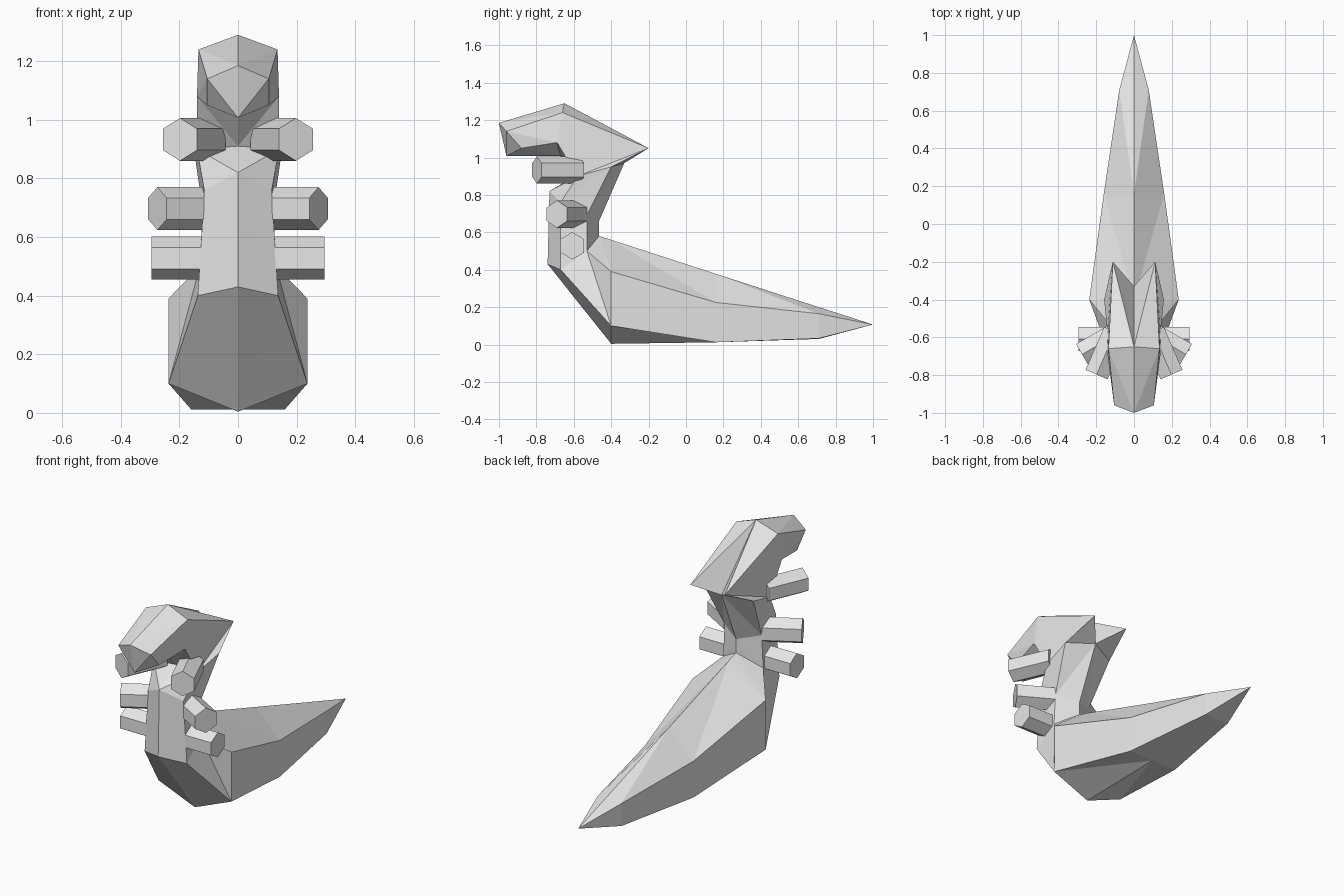
import bpy, bmesh, math
from mathutils import Vector, Matrix

if "Cube" in bpy.data.objects:
    bpy.data.objects.remove(bpy.data.objects["Cube"])

grey = bpy.data.materials.new("plain_grey")
grey.diffuse_color = (0.8, 0.8, 0.8, 1)
grey.use_nodes = True
grey.node_tree.nodes["Principled BSDF"].inputs["Base Color"].default_value = grey.diffuse_color


def finish(name, bm):
    bmesh.ops.remove_doubles(bm, verts=bm.verts, dist=0.0005)
    bmesh.ops.recalc_face_normals(bm, faces=bm.faces)
    me = bpy.data.meshes.new(name)
    bm.to_mesh(me)
    bm.free()
    me.materials.append(grey)
    ob = bpy.data.objects.new(name, me)
    bpy.context.collection.objects.link(ob)
    return ob


# Half cross-sections from snout to tail tip:
# spine, upper side, lower side, belly
notch, throat, jaw = (0, -0.33, 0.97), (0, -0.58, 0.91), (0.14, -0.58, 0.90)
tip = (0, 1.0, 0.107)
rings = [
    [(0, -1.0, 1.185), (0.105, -0.96, 1.14), (0.105, -0.88, 1.05), (0, -0.96, 1.007)],   # snout
    [(0, -0.65, 1.29), (0.135, -0.66, 1.24), (0.14, -0.69, 1.08), (0, -0.67, 1.007)],    # brow
    [notch, (0.112, -0.2, 1.05), jaw, throat],                                         # horns
    [notch, (0.158, -0.40, 0.95), jaw, throat],                                        # neck top
    [(0, -0.465, 0.66), (0.12, -0.53, 0.69), (0.115, -0.67, 0.76), (0, -0.73, 0.82)],    # neck base
    [(0, -0.465, 0.58), (0.13, -0.53, 0.50), (0.137, -0.67, 0.40), (0, -0.74, 0.43)],    # chest
    [(0, -0.40, 0.56), (0.237, -0.40, 0.39), (0.237, -0.40, 0.10), (0, -0.40, 0.004)],   # abdomen
    [(0, 0.16, 0.378), (0.16, 0.16, 0.225), (0.16, 0.16, 0.012), (0, 0.16, 0.012)],
    [(0, 0.71, 0.20), (0.078, 0.71, 0.165), (0.078, 0.71, 0.033), (0, 0.71, 0.03)],
    [tip] * 4,                                                                         # tail
]

# Body: skin the cross-sections on both sides
bm = bmesh.new()


def tri(pts, s):
    pts = [Vector((p[0] * s, p[1], p[2])) for p in pts]
    if (pts[1] - pts[0]).cross(pts[2] - pts[0]).length > 1e-6:
        bm.faces.new([bm.verts.new(p) for p in pts])


for s in (1, -1):
    top, side, low, belly = rings[0]
    tri((top, side, belly), s)
    tri((side, low, belly), s)
    for a, b in zip(rings, rings[1:]):
        for j in range(3):
            tri((a[j], a[j + 1], b[j + 1]), s)
            tri((a[j], b[j + 1], b[j]), s)
finish("body", bm)


# Legs: stubby hexagonal prisms, corner up
def leg(name, base, end):
    base, end = Vector(base), Vector(end)
    d = (end - base).normalized()
    up = Vector((0, 0, 1))
    rot = Matrix((up, d.cross(up), d)).transposed().to_4x4()
    bm = bmesh.new()
    bmesh.ops.create_cone(bm, cap_ends=True, segments=6, radius1=0.073, radius2=0.073,
                          depth=(end - base).length)
    # put a corner of the hexagon straight up
    v = max(bm.verts, key=lambda w: w.co.x).co
    turn = Matrix.Rotation(-math.atan2(v.y, v.x), 4, 'Z')
    bm.transform(Matrix.Translation((base + end) / 2) @ rot @ turn)
    finish(name, bm)


for s, side in ((1, "right"), (-1, "left")):
    leg("upper_leg_" + side, (s * 0.10, -0.57, 0.933), (s * 0.198, -0.797, 0.933))
    leg("middle_leg_" + side, (s * 0.09, -0.583, 0.697), (s * 0.275, -0.69, 0.697))
    leg("lower_leg_" + side, (s * 0.08, -0.608, 0.528), (s * 0.295, -0.608, 0.528))
